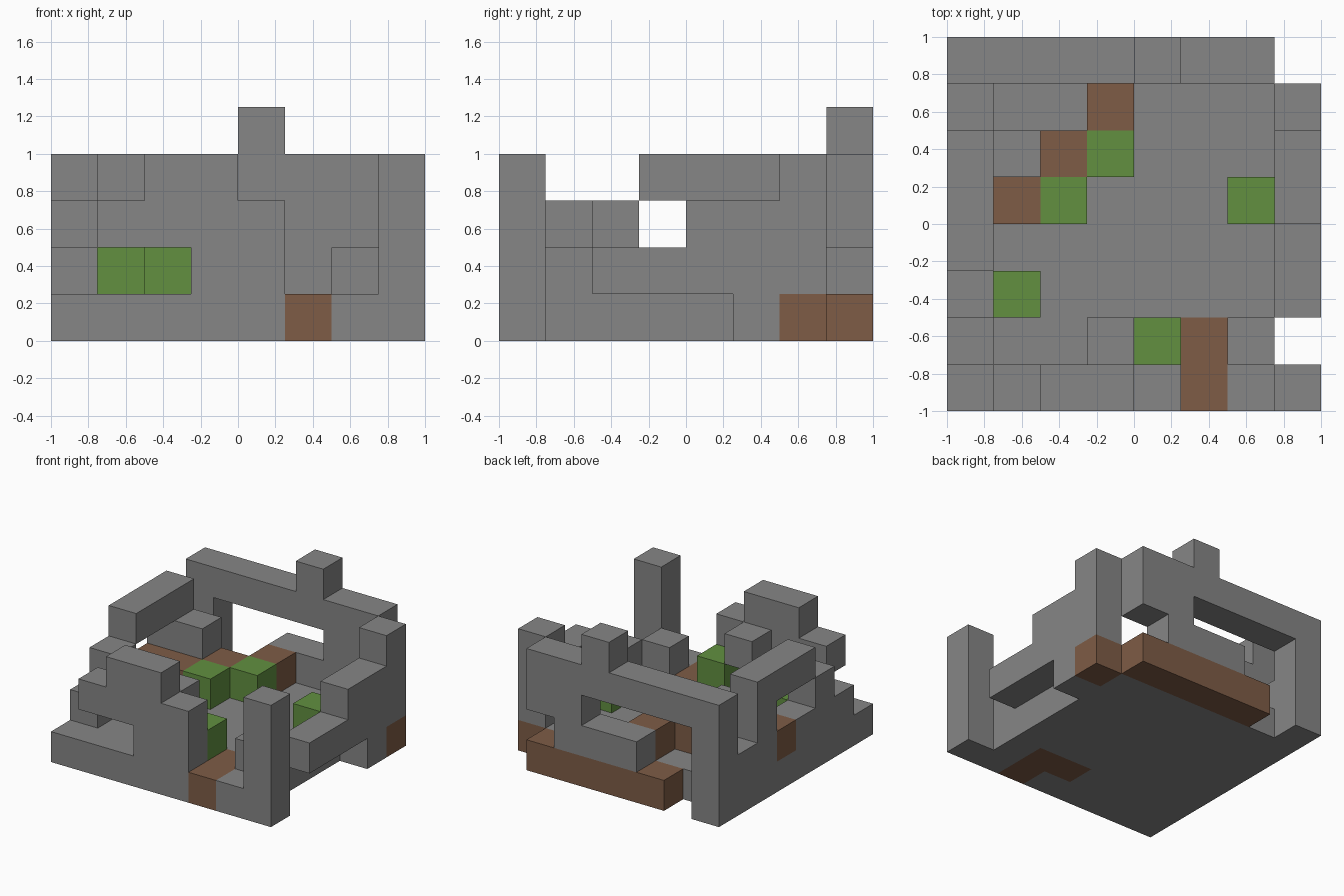
import bpy
import bmesh
from math import radians
from mathutils import Vector

old = bpy.data.objects.get("Cube")
if old:
    bpy.data.objects.remove(old, do_unlink=True)

CELL = 0.25
ORIGIN = Vector((-1, -1, 0))


def material(name, colour):
    mat = bpy.data.materials.new(name)
    mat.use_nodes = True
    mat.diffuse_color = (*colour, 1)
    mat.node_tree.nodes["Principled BSDF"].inputs["Base Color"].default_value = (*colour, 1)
    return mat


stone = material("grey stone", (0.238, 0.238, 0.238))
wood = material("brown wood", (0.209, 0.107, 0.061))
leaf = material("green leaf", (0.122, 0.279, 0.051))

# Every grid cell belongs to one part; later parts replace earlier cells
owner = {}
parts = {}


def block(part, mat, xs, ys, zs):
    """Fill cells; each range is a single index or a (first, last) pair."""
    parts[part] = mat

    def span(r):
        return range(r[0], r[1] + 1) if isinstance(r, tuple) else (r,)

    for x in span(xs):
        for y in span(ys):
            for z in span(zs):
                owner[x, y, z] = part


# Ground slab
block("floor_slab", stone, (0, 6), (0, 6), 0)

# Front wall with stepped overhang
block("front_wall", stone, 3, 0, (1, 3))
block("front_wall", stone, 4, 0, (1, 2))
block("front_wall", stone, (1, 2), 0, 2)
block("front_wall", stone, 2, 0, 3)
block("front_wall_ledge", stone, 3, 1, 2)
block("front_corner_post", stone, 7, 0, (0, 3))
block("front_step", stone, 6, 1, 1)

# Side wall at -x with stairs, opening and lintel
block("stair_wall", stone, 0, (1, 6), 1)
block("stair_wall", stone, 0, 2, 2)
block("stair_wall", stone, 0, 5, 2)
block("stair_wall_lintel", stone, 0, (3, 5), 3)
block("inner_pillar", stone, 1, 5, (1, 2))

# Side wall at +x, rising to the back
block("rising_wall", stone, 7, (2, 6), 1)
block("rising_wall", stone, 7, (4, 6), 2)
block("rising_wall", stone, 7, 6, 3)
block("rising_wall_foot", stone, 7, 5, 0)

# Back wall with window and tower
block("back_corner_post", stone, 0, 7, (0, 3))
block("back_wall_lintel", stone, (1, 6), 7, 3)
block("back_wall_sill", stone, (3, 5), 7, 1)
block("back_wall_jamb", stone, (5, 6), 7, 2)
block("back_tower", stone, 4, 7, 4)

# Wooden parts
block("back_beam", wood, (2, 6), 7, 0)
block("side_beam_end", wood, 7, 6, 0)
block("front_doorway", wood, 5, (0, 1), 0)
block("front_doorway", wood, 4, 1, 0)
block("diagonal_beam", wood, (0, 1), 4, 1)
for step in (2, 3):
    block("diagonal_beam", wood, step, step + 3, 1)

# Bushes
for name, x, y in (("front_bush", 4, 1), ("stair_bush", 1, 2), ("middle_bush", 2, 4),
                   ("back_bush", 3, 5), ("side_bush", 6, 4)):
    block(name, leaf, x, y, 1)


def exposed_quads(cell):
    """Yield the corners of the cell sides that touch open air."""
    centre = Vector(cell) + Vector((0.5, 0.5, 0.5))
    for axis in range(3):
        for sign in (-1, 1):
            normal = Vector((0, 0, 0))
            normal[axis] = sign
            if tuple(int(c + n) for c, n in zip(cell, normal)) in owner:
                continue
            u = Vector((0, 0, 0))
            u[(axis + 1) % 3] = 1
            v = normal.cross(u)
            yield [centre + (normal + a * u + b * v) / 2
                   for a, b in ((-1, -1), (1, -1), (1, 1), (-1, 1))]


def build(part, mat):
    bm = bmesh.new()
    for cell, name in owner.items():
        if name == part:
            for quad in exposed_quads(cell):
                bm.faces.new([bm.verts.new(ORIGIN + CELL * p) for p in quad])
    bmesh.ops.remove_doubles(bm, verts=bm.verts, dist=CELL / 100)
    bmesh.ops.dissolve_limit(bm, angle_limit=radians(1), verts=bm.verts, edges=bm.edges)
    mesh = bpy.data.meshes.new(part)
    bm.to_mesh(mesh)
    bm.free()
    mesh.materials.append(mat)
    bpy.context.scene.collection.objects.link(bpy.data.objects.new(part, mesh))


for part, mat in parts.items():
    build(part, mat)
